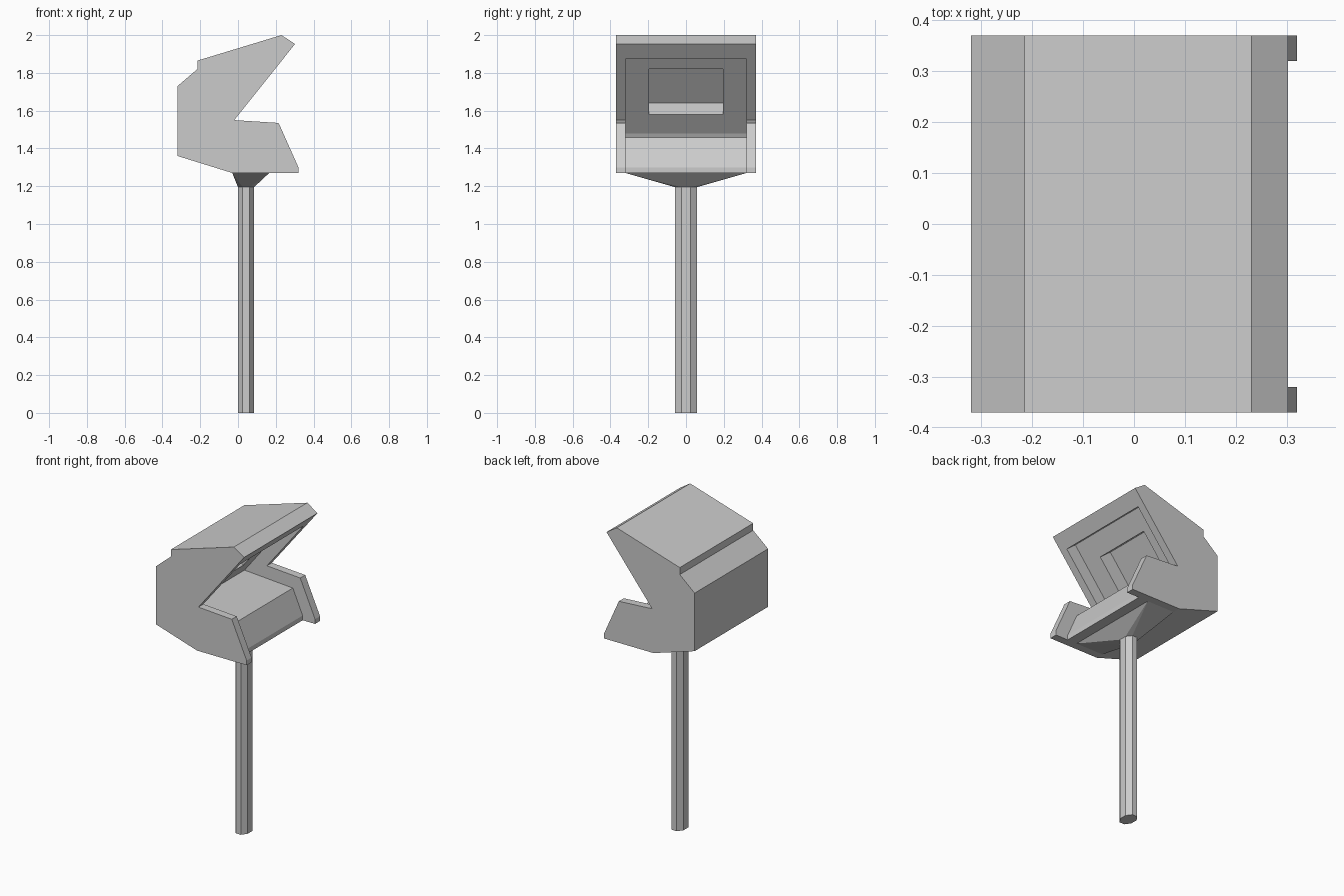
import bpy, bmesh
from math import cos, sin, pi
from mathutils import Vector

if "Cube" in bpy.data.objects:
    bpy.data.objects.remove(bpy.data.objects["Cube"])


def finish(bm, name):
    bmesh.ops.recalc_face_normals(bm, faces=bm.faces)
    mesh = bpy.data.meshes.new(name)
    bm.to_mesh(mesh)
    bm.free()
    obj = bpy.data.objects.new(name, mesh)
    bpy.context.collection.objects.link(obj)
    return obj


def prism(name, profile, half):
    """Extrude an (x, z) profile from y = -half to y = +half."""
    bm = bmesh.new()
    face = bm.faces.new([bm.verts.new((x, -half, z)) for x, z in profile])
    new = bmesh.ops.extrude_face_region(bm, geom=[face])["geom"]
    verts = [v for v in new if isinstance(v, bmesh.types.BMVert)]
    bmesh.ops.translate(bm, verts=verts, vec=(0, 2 * half, 0))
    return finish(bm, name)


def cut(obj, cutter):
    cutter.hide_render = True
    mod = obj.modifiers.new("cut", "BOOLEAN")
    mod.operation = "DIFFERENCE"
    mod.solver = "EXACT"
    mod.object = cutter
    bpy.context.view_layer.objects.active = obj
    bpy.ops.object.modifier_apply(modifier=mod.name)
    bpy.data.objects.remove(cutter)


# Housing: full-width side silhouette
housing = prism("housing", [
    (-0.32, 1.36), (-0.32, 1.73), (-0.215, 1.82), (-0.215, 1.865),
    (0.23, 2.0), (0.302, 1.953), (-0.02, 1.55), (0.215, 1.535),
    (0.32, 1.30), (0.32, 1.27), (-0.03, 1.27)], 0.37)

# Recess between the side cheeks, leaving the top lip
cut(housing, prism("recess_cutter", [
    (0.174, 1.925), (-0.178, 1.48), (0.163, 1.457), (0.232, 1.30),
    (0.232, 1.20), (0.5, 1.20), (0.5, 1.666)], 0.32))

# Screen opening, sunk at right angles to the sloped panel
inward = Vector((-0.785, 0.62))
low, high = Vector((-0.099, 1.58)), Vector((0.091, 1.82))
cut(housing, prism("screen_cutter", [
    low - inward * 0.05, low + inward * 0.097,
    high + inward * 0.097, high - inward * 0.05], 0.195))


# Octagonal pole
def octagon(z):
    k = 1 / cos(pi / 8)
    return [(0.0425 + 0.0425 * k * cos(a), 0.058 * k * sin(a), z)
            for a in (pi / 8 + i * pi / 4 for i in range(8))]


def hull(name, points):
    bm = bmesh.new()
    for p in points:
        bm.verts.new(p)
    bmesh.ops.convex_hull(bm, input=bm.verts)
    bmesh.ops.dissolve_limit(bm, angle_limit=0.01, verts=bm.verts, edges=bm.edges)
    return finish(bm, name)


hull("pole", octagon(0) + octagon(1.195))

# Flared collar from the pole to the housing
hull("collar", octagon(1.195) + [(x, y, 1.27) for x in (-0.03, 0.165)
                                 for y in (-0.32, 0.32)])
